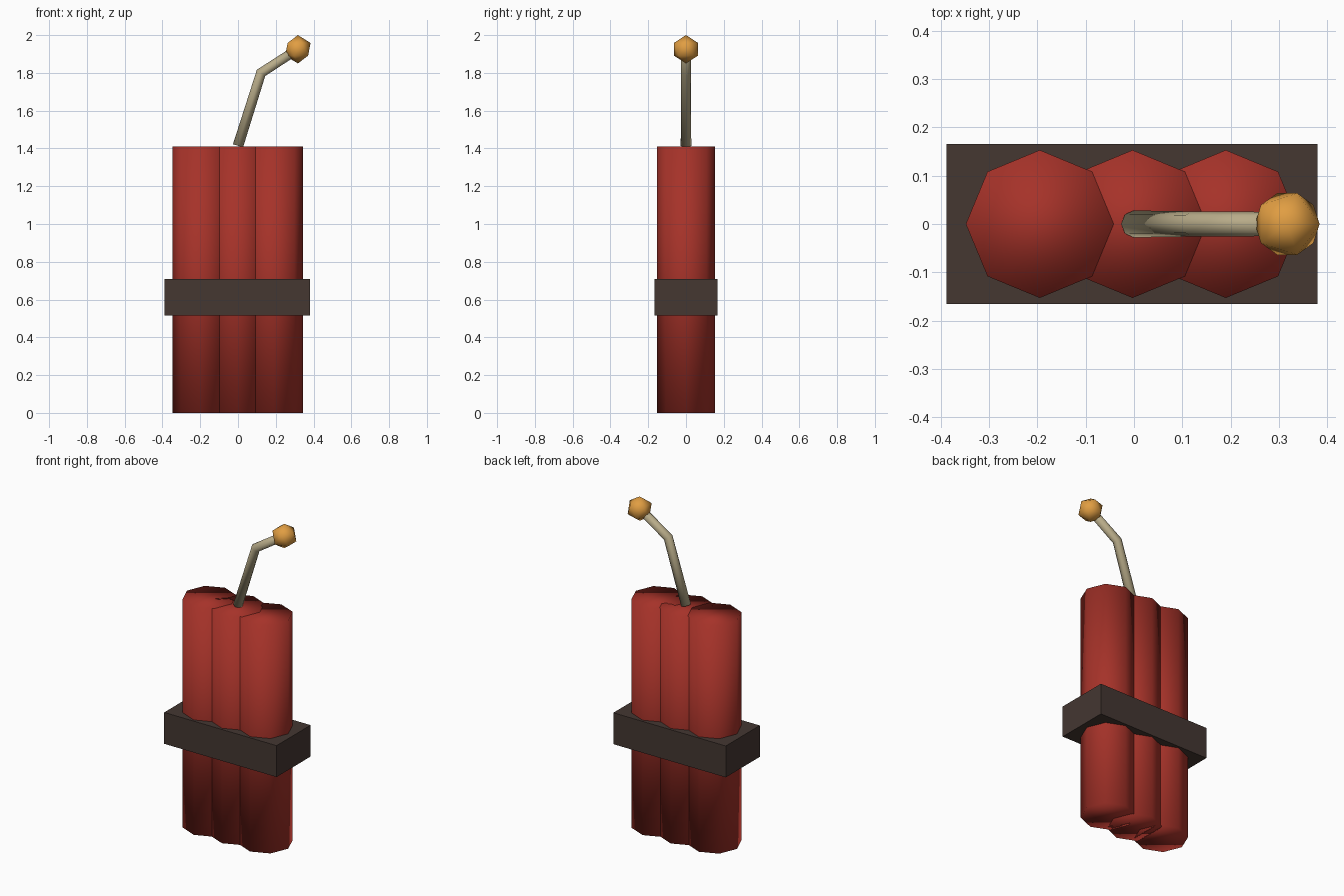
import bpy, bmesh, math
from mathutils import Vector

if "Cube" in bpy.data.objects:
    bpy.data.objects.remove(bpy.data.objects["Cube"])


def material(name, rgb):
    m = bpy.data.materials.new(name)
    m.use_nodes = True
    m.diffuse_color = (*rgb, 1)
    m.node_tree.nodes["Principled BSDF"].inputs["Base Color"].default_value = (*rgb, 1)
    return m


RED = material("stick red", (0.38, 0.032, 0.022))
BROWN = material("band dark brown", (0.058, 0.038, 0.031))
TAN = material("fuse tan", (0.48, 0.41, 0.25))
ORANGE = material("spark orange", (0.75, 0.34, 0.055))


def finish(bm, name, mat, smooth=True):
    bmesh.ops.recalc_face_normals(bm, faces=bm.faces)
    me = bpy.data.meshes.new(name)
    bm.to_mesh(me)
    bm.free()
    me.materials.append(mat)
    for p in me.polygons:
        p.use_smooth = smooth
    ob = bpy.data.objects.new(name, me)
    bpy.context.collection.objects.link(ob)
    return ob


# Three overlapping eight-sided sticks, shaded smooth over the caps
HEIGHT = 1.41
for side, x in (("right", -0.195), ("middle", -0.003), ("left", 0.19)):
    bm = bmesh.new()
    bmesh.ops.create_cone(bm, cap_ends=True, segments=8, radius1=0.153,
                          radius2=0.153, depth=HEIGHT)
    ob = finish(bm, side + "_stick", RED)
    ob.location = (x, 0, HEIGHT / 2)

# Rectangular band around the sticks
bm = bmesh.new()
bmesh.ops.create_cube(bm, size=1)
bmesh.ops.scale(bm, vec=(0.768, 0.332, 0.194), verts=bm.verts)
band = finish(bm, "band", BROWN, smooth=False)
band.location = (-0.004, 0, 0.613)

# Bent fuse: rings swept along a path, mitred at the bend
path = [Vector(p) for p in ((0, 0, 1.414), (0.122, 0, 1.8), (0.315, 0, 1.925))]
radii = (0.028, 0.026, 0.025)
SIDES = 8
bm = bmesh.new()
rings = []
for i, (p, r) in enumerate(zip(path, radii)):
    before = (p - path[max(i - 1, 0)]).normalized()
    after = (path[min(i + 1, len(path) - 1)] - p).normalized()
    along = (before + after).normalized()
    across = Vector((along.z, 0, -along.x))
    stretch = 1 / max(along.dot(before), along.dot(after))
    ring = []
    for k in range(SIDES):
        a = math.tau * k / SIDES
        ring.append(bm.verts.new(p + across * (r * stretch * math.cos(a))
                                 + Vector((0, r * math.sin(a), 0))))
    rings.append(ring)
for low, high in zip(rings, rings[1:]):
    for k in range(SIDES):
        n = (k + 1) % SIDES
        bm.faces.new((low[k], low[n], high[n], high[k]))
bm.faces.new(rings[0])
bm.faces.new(rings[-1])
finish(bm, "fuse", TAN)

# Faceted spark at the fuse tip
bm = bmesh.new()
bmesh.ops.create_icosphere(bm, subdivisions=1, radius=0.075)
spark = finish(bm, "spark", ORANGE)
spark.location = (0.317, 0, 1.925)
